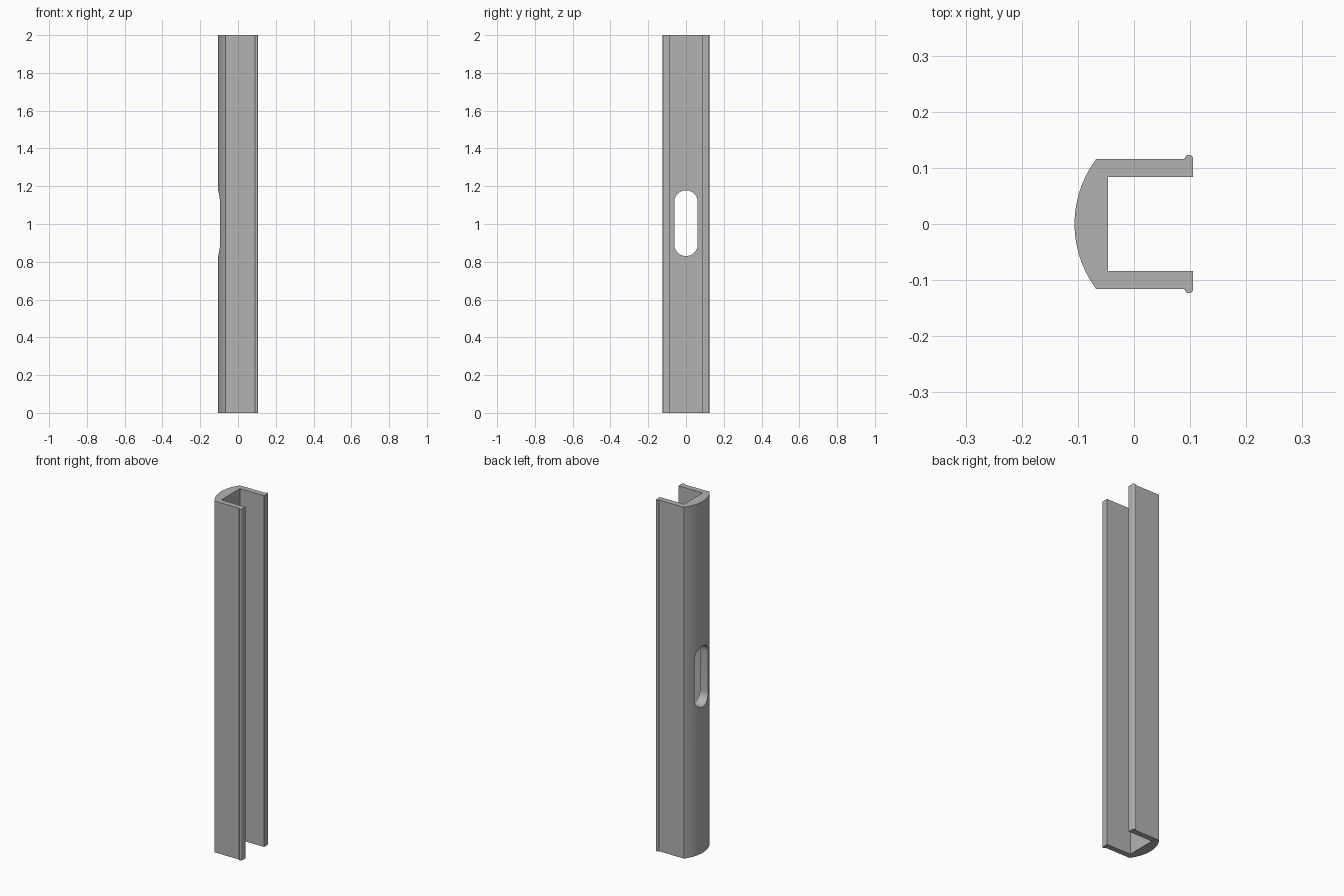
import bpy, bmesh
from math import sin, cos, pi, asin
from mathutils import Vector

cube = bpy.data.objects.get("Cube")
if cube:
    bpy.data.objects.remove(cube)

HEIGHT = 2.0
OUT_Y, IN_Y = 0.1155, 0.084        # outer and inner faces of the side walls
FRONT_X, WEB_X = 0.1055, -0.046    # open edge and inner face of the web
ARC_R, ARC_CX = 0.1925, 0.0865     # curved back
BEAD_R = 0.0077                    # rounded lip on each wall
SLOT_R, SLOT_LOW, SLOT_HIGH = 0.062, 0.892, 1.116

grey = bpy.data.materials.new("plain grey")
grey.use_nodes = True
colour = (0.45, 0.45, 0.45, 1)
grey.diffuse_color = colour
grey.node_tree.nodes["Principled BSDF"].inputs["Base Color"].default_value = colour


def arc(cx, cy, r, start, end, steps):
    angles = [start + (end - start) * i / steps for i in range(steps + 1)]
    return [(cx + r * cos(a), cy + r * sin(a)) for a in angles]


def extrude(name, points, direction):
    """Solid prism from a closed outline."""
    bm = bmesh.new()
    face = bm.faces.new([bm.verts.new(p) for p in points])
    top = bmesh.ops.extrude_face_region(bm, geom=[face], use_keep_orig=True)
    verts = [v for v in top["geom"] if isinstance(v, bmesh.types.BMVert)]
    bmesh.ops.translate(bm, verts=verts, vec=Vector(direction))
    bmesh.ops.recalc_face_normals(bm, faces=bm.faces)
    mesh = bpy.data.meshes.new(name)
    bm.to_mesh(mesh)
    bm.free()
    mesh.materials.append(grey)
    obj = bpy.data.objects.new(name, mesh)
    bpy.context.collection.objects.link(obj)
    return obj


# Channel cross-section: one wall with its bead, mirrored, joined by the curved back
wall = [(WEB_X, IN_Y), (FRONT_X, IN_Y)]
wall += arc(FRONT_X - BEAD_R, OUT_Y, BEAD_R, 0, pi, 10)
half = asin(OUT_Y / ARC_R)
back = arc(ARC_CX, 0, ARC_R, pi - half, pi + half, 24)
outline = wall + back + [(x, -y) for x, y in reversed(wall)]
channel = extrude("channel", [(x, y, 0) for x, y in outline], (0, 0, HEIGHT))

# Rounded slot through the back
slot = arc(0, SLOT_HIGH, SLOT_R, 0, pi, 16) + arc(0, SLOT_LOW, SLOT_R, pi, 2 * pi, 16)
cutter = extrude("slot_cutter", [(-0.2, y, z) for y, z in slot], (0.2, 0, 0))

cut = channel.modifiers.new("slot", "BOOLEAN")
cut.operation = "DIFFERENCE"
cut.solver = "EXACT"
cut.object = cutter
bpy.ops.object.select_all(action="DESELECT")
bpy.context.view_layer.objects.active = channel
channel.select_set(True)
bpy.ops.object.modifier_apply(modifier=cut.name)
bpy.data.objects.remove(cutter)
bpy.ops.object.shade_smooth_by_angle(angle=pi / 6)
